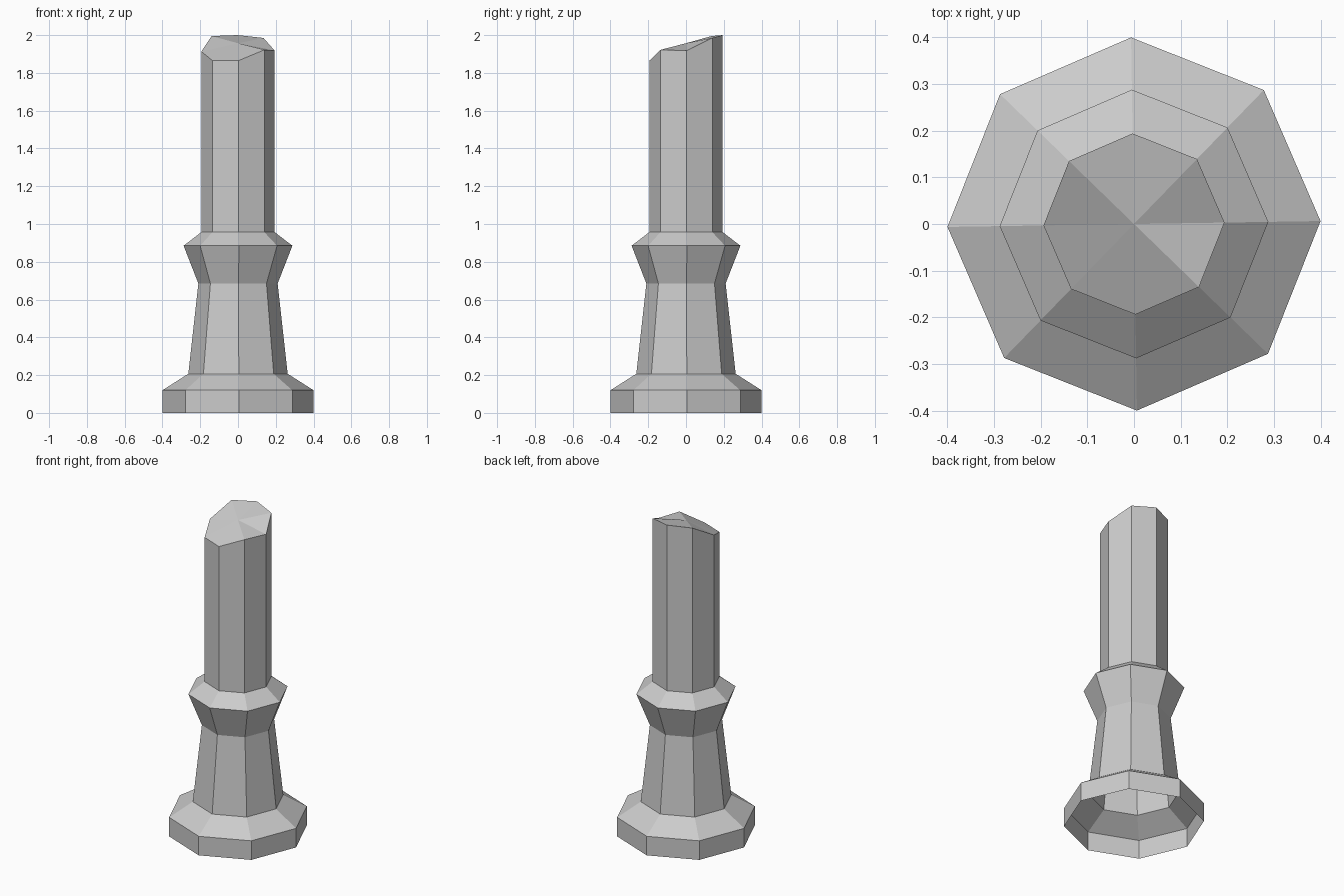
import bpy
import bmesh
from math import cos, sin, radians

SIDES = 8
TWIST = radians(0.9)

old = bpy.data.objects.get("Cube")
if old:
    bpy.data.objects.remove(old, do_unlink=True)

stone = bpy.data.materials.new("grey stone")
stone.use_nodes = True
grey = (0.6, 0.6, 0.6, 1)
stone.diffuse_color = grey
stone.node_tree.nodes["Principled BSDF"].inputs["Base Color"].default_value = grey


def add_ring(bm, radius, heights):
    """One octagonal ring with a height for each corner."""
    step = radians(360 / SIDES)
    return [bm.verts.new((radius * cos(TWIST + i * step),
                          radius * sin(TWIST + i * step), z))
            for i, z in enumerate(heights)]


def turned_part(name, rings, peak=None):
    """Open octagonal shell through the rings, with an optional fan on top."""
    bm = bmesh.new()
    loops = [add_ring(bm, r, z if isinstance(z, list) else [z] * SIDES)
             for r, z in rings]
    for low, high in zip(loops, loops[1:]):
        for i in range(SIDES):
            j = (i + 1) % SIDES
            bm.faces.new((low[i], low[j], high[j], high[i]))
    if peak is not None:
        tip = bm.verts.new((0, 0, peak))
        for i in range(SIDES):
            bm.faces.new((loops[-1][i], loops[-1][(i + 1) % SIDES], tip))
    mesh = bpy.data.meshes.new(name)
    bm.to_mesh(mesh)
    bm.free()
    mesh.materials.append(stone)
    bpy.context.collection.objects.link(bpy.data.objects.new(name, mesh))


# Hollow foot, open underneath
turned_part("foot", [(0.4, 0), (0.4, 0.12), (0.263, 0.207)])

# Tapered pedestal
turned_part("pedestal", [(0.263, 0.207), (0.21, 0.685)])

# Flared collar
turned_part("collar", [(0.21, 0.685), (0.288, 0.885), (0.194, 0.957)])

# Shaft with a broken, slanting top
broken_edge = [1.918, 1.985, 2.0, 1.995, 1.913, 1.865, 1.865, 1.922]
turned_part("broken_shaft", [(0.194, 0.957), (0.194, broken_edge)], peak=1.957)
